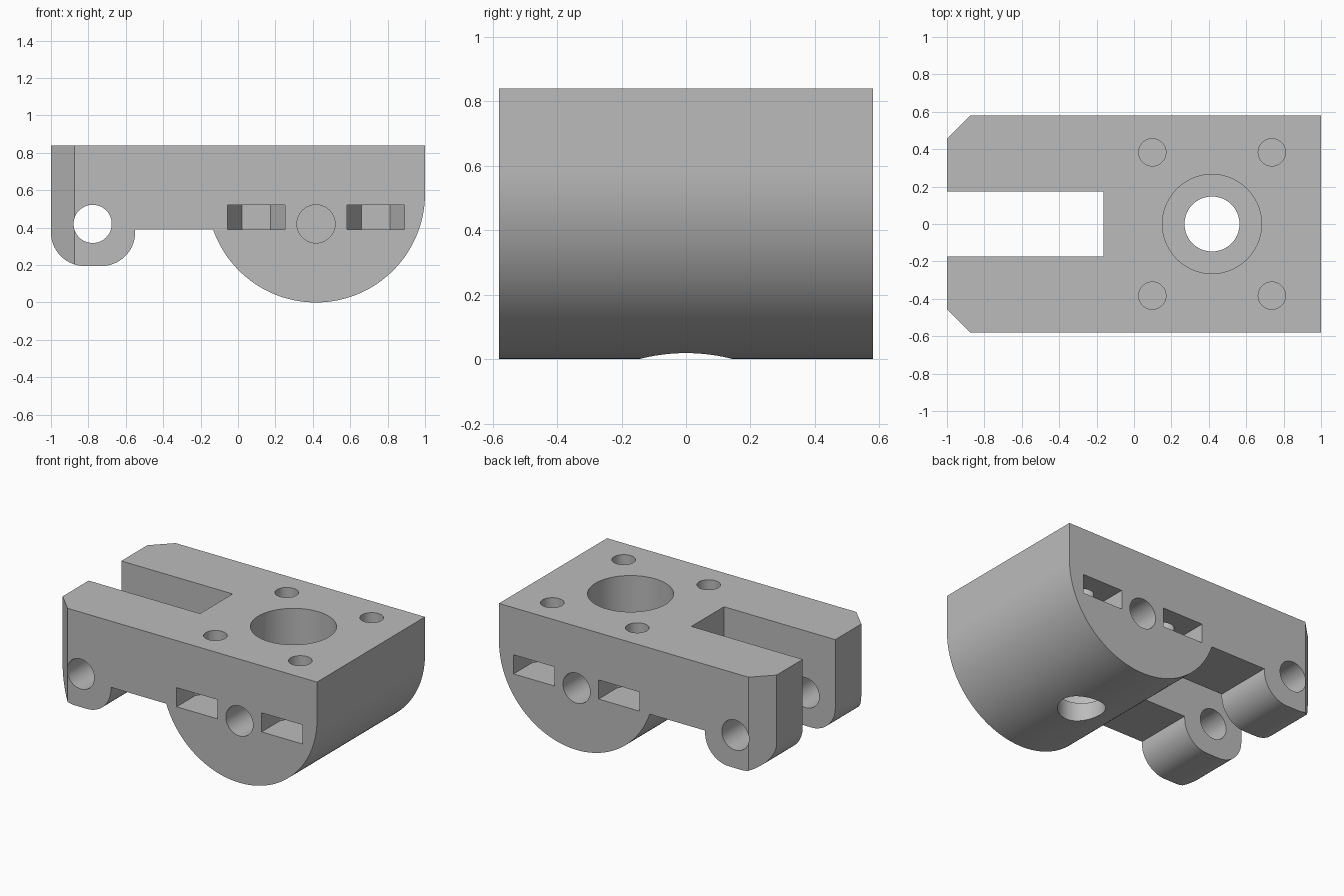
import bpy, bmesh, math
from mathutils import Matrix, Vector

cube = bpy.data.objects.get("Cube")
if cube:
    bpy.data.objects.remove(cube)

grey = bpy.data.materials.new("plain_grey")
grey.use_nodes = True
colour = (0.5, 0.5, 0.5, 1)
grey.diffuse_color = colour
grey.node_tree.nodes["Principled BSDF"].inputs["Base Color"].default_value = colour

HALF, TOP = 0.58, 0.84      # half depth and deck height
DRUM_X, DRUM_R = 0.417, 0.583
BOLT_X, BOLT_Y = (0.098, 0.737), 0.383


def arc(cx, cz, r, a0, a1, n):
    angles = [math.radians(a0 + (a1 - a0) * i / n) for i in range(n + 1)]
    return [(cx + r * math.cos(a), cz + r * math.sin(a)) for a in angles]


def prism(name, outline, start, step):
    """Extrude a list of points by the vector step."""
    bm = bmesh.new()
    a = [bm.verts.new(Vector(p) + Vector(start)) for p in outline]
    face = bm.faces.new(a)
    new = bmesh.ops.extrude_face_region(bm, geom=[face])["geom"]
    verts = [v for v in new if isinstance(v, bmesh.types.BMVert)]
    bmesh.ops.translate(bm, verts=verts, vec=step)
    bmesh.ops.recalc_face_normals(bm, faces=bm.faces[:])
    mesh = bpy.data.meshes.new(name)
    bm.to_mesh(mesh)
    bm.free()
    mesh.materials.append(grey)
    obj = bpy.data.objects.new(name, mesh)
    bpy.context.collection.objects.link(obj)
    return obj


def side_prism(name, outline, y0, y1):
    return prism(name, [(x, 0, z) for x, z in outline], (0, y0, 0), (0, y1 - y0, 0))


def plan_prism(name, outline, z0, z1):
    return prism(name, [(x, y, 0) for x, y in outline], (0, 0, z0), (0, 0, z1 - z0))


def circle(cx, cy, r, n=64):
    return arc(cx, cy, r, 0, 360, n)[:-1]


# Side profile: flat deck, hinge lug and half-round drum
meet = math.degrees(math.asin((0.39 - DRUM_R) / DRUM_R))
profile = [(1, TOP), (-1, TOP)]
profile += arc(-0.82, 0.375, 0.18, 180, 270, 20)
profile += arc(-0.73, 0.375, 0.18, 270, 360, 20)
profile += [(-0.55, 0.39)]
profile += arc(DRUM_X, DRUM_R, DRUM_R, 180 - meet, 360, 72)
body = side_prism("carriage_body", profile, -HALF, HALF)

cutters = []


def cut(obj):
    obj.hide_render = True
    cutters.append(obj)


# Fork gap, hinge bore, stepped bearing bore
cut(plan_prism("fork_gap", [(-1.2, -0.175), (-0.163, -0.175), (-0.163, 0.175), (-1.2, 0.175)], -0.1, 1))
cut(side_prism("hinge_bore", circle(-0.777, 0.42, 0.102), -1, 1))
cut(plan_prism("bearing_seat", circle(DRUM_X, 0, 0.265, 96), 0.13, 1))
cut(plan_prism("shaft_bore", circle(DRUM_X, 0, 0.147), -0.1, 0.3))

for s in (-1, 1):
    # Chamfered fork corners and blind end holes
    cut(plan_prism("corner_chamfer", [(-1.1, s * 0.355), (-0.775, s * 0.68), (-1.1, s * 0.68)], -0.1, 1))
    cut(side_prism("end_hole", circle(DRUM_X, 0.42, 0.102), s * 0.33, s * 0.7))
    for x in BOLT_X:
        # Bolt holes from the deck down into half-hexagon nut slots
        cut(plan_prism("bolt_hole", circle(x, s * BOLT_Y, 0.073, 48), 0.46, 1))
        slot = [(x - 0.153, 0.7), (x - 0.153, BOLT_Y), (x - 0.0765, BOLT_Y - 0.1325),
                (x + 0.0765, BOLT_Y - 0.1325), (x + 0.153, BOLT_Y), (x + 0.153, 0.7)]
        cut(plan_prism("nut_slot", [(px, s * py) for px, py in slot], 0.39, 0.52))

# Apply the cuts, then clear the cutters away
bpy.ops.object.select_all(action='DESELECT')
bpy.context.view_layer.objects.active = body
body.select_set(True)
for c in cutters:
    mod = body.modifiers.new(c.name, 'BOOLEAN')
    mod.operation = 'DIFFERENCE'
    mod.solver = 'EXACT'
    mod.object = c
    bpy.ops.object.modifier_apply(modifier=mod.name)
for c in cutters:
    bpy.data.objects.remove(c)

bpy.ops.object.shade_smooth_by_angle(angle=math.radians(25))
